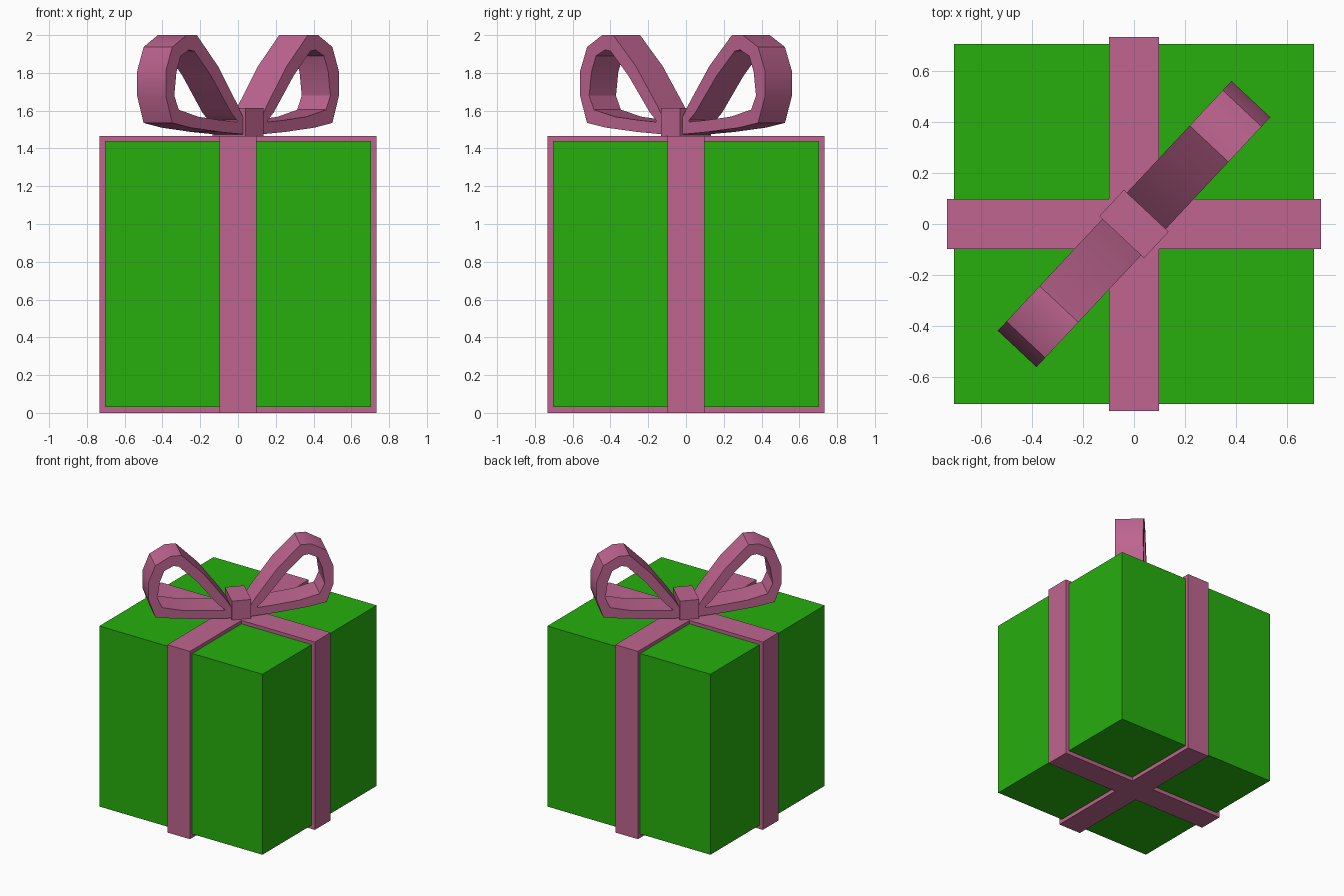
import bpy, bmesh, math
from mathutils import Matrix

if "Cube" in bpy.data.objects:
    bpy.data.objects.remove(bpy.data.objects["Cube"])


def material(name, rgb):
    m = bpy.data.materials.new(name)
    m.diffuse_color = (*rgb, 1)
    m.use_nodes = True
    m.node_tree.nodes["Principled BSDF"].inputs["Base Color"].default_value = m.diffuse_color
    return m


GREEN = material("green_paper", (0.02, 0.43, 0.004))
PINK = material("pink_ribbon", (0.52, 0.13, 0.28))
BOW_ANGLE = math.radians(46.9)


def finish(bm, name, mat, angle=0.0):
    bmesh.ops.recalc_face_normals(bm, faces=bm.faces)
    bm.transform(Matrix.Rotation(angle, 4, 'Z'))
    mesh = bpy.data.meshes.new(name)
    bm.to_mesh(mesh)
    bm.free()
    mesh.materials.append(mat)
    ob = bpy.data.objects.new(name, mesh)
    bpy.context.collection.objects.link(ob)
    return ob


def box(name, size, z0, mat, angle=0.0):
    bm = bmesh.new()
    bmesh.ops.create_cube(bm, size=1)
    bm.transform(Matrix.Translation((0, 0, z0 + size[2] / 2)) @ Matrix.Diagonal((*size, 1)))
    return finish(bm, name, mat, angle)


# Gift box
box("gift_box", (1.41, 1.41, 1.41), 0.03, GREEN)

# Crossed ribbon: a plus-shaped outline extruded through the full height
w, r, top = 0.098, 0.733, 1.467
quarter = [(r, -w), (r, w), (w, w)]
bm = bmesh.new()
plan = []
for k in range(4):
    c, s = round(math.cos(k * math.pi / 2)), round(math.sin(k * math.pi / 2))
    plan += [bm.verts.new((c * x - s * y, s * x + c * y, 0)) for x, y in quarter]
face = bm.faces.new(plan)
ext = bmesh.ops.extrude_face_region(bm, geom=[face], use_keep_orig=True)
for v in ext["geom"]:
    if isinstance(v, bmesh.types.BMVert):
        v.co.z = top
finish(bm, "crossed_ribbon", PINK)

# Bow loop outline: outer and inner points (distance from knot, height)
OUTER = [(0.03, 1.5), (0.11, 1.625), (0.266, 1.835), (0.43, 2.0), (0.51, 2.0),
         (0.62, 1.937), (0.67, 1.81), (0.67, 1.676), (0.62, 1.535),
         (0.48, 1.51), (0.25, 1.487), (0.03, 1.472)]
INNER = [(0.12, 1.55), (0.165, 1.59), (0.32, 1.785), (0.45, 1.915), (0.49, 1.922),
         (0.555, 1.89), (0.588, 1.805), (0.605, 1.68), (0.57, 1.605),
         (0.42, 1.568), (0.25, 1.55), (0.12, 1.54)]


def bow_loop(name, angle):
    bm = bmesh.new()
    rings = [[bm.verts.new((s, y, z)) for s, z in pts]
             for pts, y in ((OUTER, -0.104), (OUTER, 0.104), (INNER, 0.104), (INNER, -0.104))]
    n = len(OUTER)
    for a in range(4):
        p, q = rings[a], rings[(a + 1) % 4]
        for i in range(n):
            j = (i + 1) % n
            bm.faces.new((p[i], p[j], q[j], q[i]))
    ob = finish(bm, name, PINK, angle)
    bpy.ops.object.select_all(action='DESELECT')
    ob.select_set(True)
    bpy.context.view_layer.objects.active = ob
    bpy.ops.object.shade_smooth_by_angle(angle=math.radians(30))


bow_loop("bow_loop_back", BOW_ANGLE)
bow_loop("bow_loop_front", BOW_ANGLE + math.pi)

# Knot in the middle of the bow
box("bow_knot", (0.141, 0.24, 0.15), 1.465, PINK, BOW_ANGLE)
